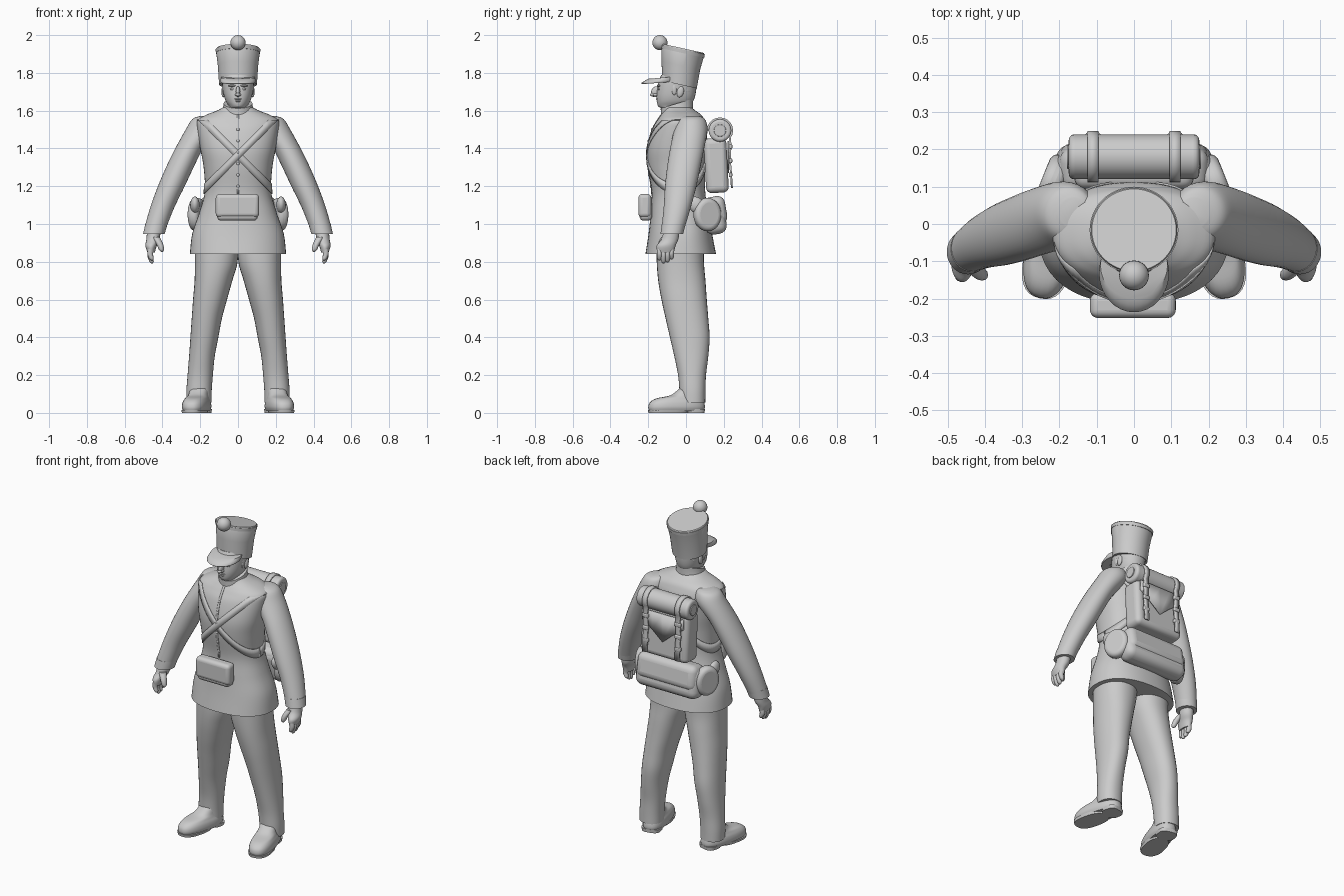
import bpy, bmesh, math
from mathutils import Matrix, Vector

if "Cube" in bpy.data.objects:
    bpy.data.objects.remove(bpy.data.objects["Cube"], do_unlink=True)

GREY = (0.6, 0.6, 0.6, 1)
mat = bpy.data.materials.new("plain grey")
mat.use_nodes = True
mat.diffuse_color = GREY
mat.node_tree.nodes["Principled BSDF"].inputs["Base Color"].default_value = GREY
PI = math.pi


def finish(name, bm, mirror=False, bevel=0, solid=0, angle=45):
    bmesh.ops.recalc_face_normals(bm, faces=bm.faces)
    me = bpy.data.meshes.new(name)
    bm.to_mesh(me)
    bm.free()
    me.polygons.foreach_set("use_smooth", [True] * len(me.polygons))
    me.set_sharp_from_angle(angle=math.radians(angle))
    me.materials.append(mat)
    ob = bpy.data.objects.new(name, me)
    bpy.context.scene.collection.objects.link(ob)
    if solid:
        m = ob.modifiers.new("thickness", 'SOLIDIFY')
        m.thickness, m.offset = solid, 0
    if bevel:
        m = ob.modifiers.new("rounding", 'BEVEL')
        m.width, m.segments, m.limit_method = bevel, 5, 'ANGLE'
    if mirror:
        ob.modifiers.new("mirror", 'MIRROR')
    return ob


def smooth(st, steps=5):
    """Catmull-Rom interpolation of the stations."""
    vs = [Vector(s) for s in st]
    vs = [vs[0]] + vs + [vs[-1]]
    out = []
    for a, b, c, d in zip(vs, vs[1:], vs[2:], vs[3:]):
        for i in range(steps):
            t = i / steps
            out.append(b + (c - a) * t / 2 + (a * 2 - b * 5 + c * 4 - d) * t * t / 2
                       + (b * 3 - a - c * 3 + d) * t ** 3 / 2)
    return out + [vs[-1]]


def ring_point(s, t, n):
    c, q = math.cos(t), math.sin(t)
    return (s[0] + s[3] * math.copysign(abs(c) ** (2 / n), c),
            s[1] + s[4] * math.copysign(abs(q) ** (2 / n), q))


def loft(name, st, n=2, seg=32, steps=5, tilt=0, mirror=False, matrix=None, angle=45):
    """Stack of rounded rings; a station is x, y, z, half width, half depth."""
    bm = bmesh.new()
    rings = []
    for s in smooth(st, steps):
        ring = []
        for i in range(seg):
            x, y = ring_point(s, 2 * PI * i / seg, n)
            ring.append(bm.verts.new((x, y, s[2] - tilt * (y - s[1]))))
        rings.append(ring)
    for a, b in zip(rings, rings[1:]):
        for i in range(seg):
            j = (i + 1) % seg
            bm.faces.new((a[i], a[j], b[j], b[i]))
    bm.faces.new(rings[0][::-1])
    bm.faces.new(rings[-1])
    if matrix:
        bm.transform(matrix)
    return finish(name, bm, mirror, angle=angle)


def place(loc, scale, rot=(0, 0, 0)):
    m = Matrix.Translation(loc)
    for a, ax in zip(reversed(rot), 'ZYX'):
        m = m @ Matrix.Rotation(math.radians(a), 4, ax)
    return m @ Matrix.Diagonal((*scale, 1))


def box(name, loc, size, bevel, rot=(0, 0, 0), mirror=False):
    bm = bmesh.new()
    bmesh.ops.create_cube(bm, size=1, matrix=place(loc, size, rot))
    return finish(name, bm, mirror, bevel, angle=60)


def ball(name, loc, radii, rot=(0, 0, 0), mirror=False):
    bm = bmesh.new()
    bmesh.ops.create_uvsphere(bm, u_segments=24, v_segments=14, radius=1,
                              matrix=place(loc, radii, rot))
    return finish(name, bm, mirror)


def drum(name, loc, size, bevel, rot=(0, 90, 0), mirror=False):
    bm = bmesh.new()
    bmesh.ops.create_cone(bm, cap_ends=True, segments=32, radius1=1, radius2=1,
                          depth=1, matrix=place(loc, size, rot))
    return finish(name, bm, mirror, bevel)


def ribbon(name, edge_a, edge_b, thick, mirror=False):
    bm = bmesh.new()
    a = [bm.verts.new(p) for p in edge_a]
    b = [bm.verts.new(p) for p in edge_b]
    for i in range(len(a) - 1):
        bm.faces.new((a[i], a[i + 1], b[i + 1], b[i]))
    return finish(name, bm, mirror, solid=thick)


# Coat body with narrow waist, flared skirt and broad sloping shoulders
COAT = [(0, -.028, .84, .255, .187), (0, -.03, .95, .242, .168), (0, -.035, 1.06, .205, .152),
        (0, -.04, 1.17, .176, .142), (0, -.05, 1.3, .182, .152), (0, -.048, 1.4, .2, .157),
        (0, -.034, 1.5, .215, .146), (0, -.027, 1.55, .214, .125), (0, -.026, 1.578, .168, .107),
        (0, -.034, 1.6, .112, .084), (0, -.045, 1.622, .07, .07)]
COAT_N = 2.3
loft("coat", COAT, COAT_N, 48)
coat_rings = smooth(COAT, 12)


def coat_at(z):
    for a, b in zip(coat_rings, coat_rings[1:]):
        if b[2] >= z:
            return a.lerp(b, max(0, (z - a[2]) / (b[2] - a[2])))
    return coat_rings[-1]


def around_coat(z0, slope, grow):
    pts = []
    for i in range(65):
        t, z = 2 * PI * i / 64, z0
        for _ in range(15):
            s = coat_at(z).copy()
            s[3] += grow
            s[4] += grow
            x, y = ring_point(s, t, COAT_N)
            z = min(z0 + slope * x, 1.55)
        pts.append((x, y, z))
    return pts


def coat_front(x, z, out=.001):
    s = coat_at(z)
    return s[1] - s[4] * (1 - abs(x / s[3]) ** COAT_N) ** (1 / COAT_N) - out


# Crossed belts, front seam, buttons and collar
for name, slope in (("left_cross_belt", 1), ("right_cross_belt", -1)):
    ribbon(name, around_coat(1.391, slope, .002), around_coat(1.339, slope, .002), .006)
zs = [1.16 + .03 * i for i in range(15)]
ribbon("coat_front_seam", [(.006, coat_front(.006, z), z) for z in zs],
       [(-.006, coat_front(.006, z), z) for z in zs], .003)
for i in range(6):
    z = 1.2 + .06 * i
    ball("coat_button", (0, coat_front(0, z), z), (.008, .005, .008))
loft("collar", [(0, -.048, 1.575, .09, .085), (0, -.048, 1.61, .08, .085),
                (0, -.048, 1.638, .076, .086)], tilt=-.3)

# Sleeves, cuffs and hands
loft("sleeves", [(.16, .03, 1.572, .04, .04), (.174, .03, 1.555, .068, .07),
                 (.192, .026, 1.5, .085, .088), (.258, .006, 1.4, .074, .09),
                 (.308, -.012, 1.3, .073, .088), (.353, -.028, 1.2, .071, .083),
                 (.4, -.046, 1.09, .064, .072), (.434, -.066, .99, .058, .062),
                 (.444, -.074, .95, .055, .058)], mirror=True)
loft("cuffs", [(.432, -.065, 1.0, .059, .063), (.445, -.075, .948, .057, .06)], mirror=True)
loft("palms", [(.445, -.075, .97, .036, .042), (.45, -.085, .92, .035, .045),
               (.46, -.105, .885, .03, .05), (.46, -.108, .85, .02, .044)], mirror=True)
for i, length in enumerate((.065, .08, .075, .06)):
    y = -.14 + .021 * i
    loft("fingers", [(.46, y, .875, .016, .015), (.465, y, .875 - length * .5, .015, .014),
                     (.458, y, .875 - length * .9, .012, .012), (.455, y, .872 - length, .004, .004)],
         seg=12, mirror=True)
loft("thumbs", [(.435, -.11, .93, .022, .022), (.415, -.13, .895, .018, .019),
                (.405, -.137, .865, .014, .014), (.403, -.138, .852, .004, .004)], seg=12, mirror=True)

# Trousers and shoes
loft("trousers", [(.115, -.03, .92, .115, .125), (.115, -.03, .8, .113, .125),
                  (.13, -.022, .7, .1, .125), (.148, -.01, .6, .09, .12), (.165, .005, .5, .08, .113),
                  (.178, .02, .4, .074, .105), (.191, .028, .3, .068, .09),
                  (.2, .032, .2, .067, .074), (.206, .034, .12, .067, .069),
                  (.207, .035, .055, .066, .067)], 2.2, mirror=True)
foot = place((.219, -.05, 0), (1, 1, 1), (0, 0, 13))
loft("shoes", [(0, 0, .01, .06, .147), (0, 0, .03, .067, .152), (0, .003, .055, .065, .146),
               (0, .016, .076, .057, .126), (0, .055, .094, .052, .085), (0, .075, .13, .05, .057)],
     2.5, mirror=True, matrix=foot)
loft("shoe_soles", [(0, -.045, 0, .062, .105), (0, -.045, .016, .066, .108)], 2.5,
     mirror=True, matrix=foot, steps=1)
loft("shoe_heels", [(0, .1, 0, .054, .048), (0, .1, .02, .057, .05)], 3,
     mirror=True, matrix=foot, steps=1)

# Head and face
loft("head", [(0, -.04, 1.56, .062, .065), (0, -.045, 1.605, .055, .075), (0, -.066, 1.622, .048, .08),
              (0, -.058, 1.65, .065, .096), (0, -.052, 1.69, .077, .103),
              (0, -.045, 1.75, .084, .102), (0, -.04, 1.79, .08, .09)], 2.2)
ball("nose", (0, -.16, 1.7), (.012, .024, .03), (-25, 0, 0))
ball("nose_tip", (0, -.175, 1.685), (.012, .016, .01))
ball("nostrils", (.009, -.163, 1.684), (.008, .012, .007), mirror=True)
ball("upper_lip", (0, -.149, 1.661), (.022, .01, .005))
ball("lower_lip", (0, -.147, 1.651), (.018, .01, .006))
ball("chin", (0, -.132, 1.632), (.026, .018, .016))
ball("eyes", (.03, -.142, 1.714), (.013, .008, .006), mirror=True)
ball("eyebrows", (.031, -.144, 1.732), (.022, .01, .006), mirror=True)
ball("ears", (.078, -.03, 1.7), (.01, .018, .03), (-12, 0, 0), True)
ball("sideburns", (.075, -.062, 1.715), (.009, .014, .032), mirror=True)
ball("back_hair", (0, -.012, 1.71), (.074, .06, .045))

# Tall hat with rim, sloping visor, cord and pompon
hat = dict(tilt=.22, steps=1, seg=48, angle=35)
loft("hat", [(0, -.035, 1.738, .1, .092), (0, -.027, 1.84, .107, .102),
             (0, -.016, 1.922, .117, .114), (0, -.016, 1.93, .113, .11)], **hat)
loft("hat_rim", [(0, -.018, 1.905, .117, .1145), (0, -.016, 1.924, .119, .116)], **hat)
loft("visor", [(0, -.134, 1.748, .09, .1), (0, -.132, 1.756, .094, .103),
               (0, -.11, 1.776, .09, .09)], 2, tilt=-.08, steps=2)
ribbon("hat_cord", [(x / 100, -.122 + 4.2 * (x / 100) ** 2, 1.845 + abs(x) * .011) for x in range(-6, 7)],
       [(x / 100, -.12 + 4.2 * (x / 100) ** 2, 1.83 + abs(x) * .011) for x in range(-6, 7)], .005)
ball("pompon", (0, -.138, 1.96), (.04, .04, .04))

# Front cartridge pouch with flap
box("front_pouch", (-.003, -.213, 1.085), (.215, .065, .135), .022)
box("front_pouch_flap", (-.003, -.218, 1.097), (.23, .068, .125), .022)

# Backpack with rolled blanket
box("backpack", (0, .16, 1.31), (.32, .12, .29), .03, (3, 0, 0))
drum("rolled_blanket", (0, .18, 1.495), (.06, .06, .35), .015)
drum("blanket_roll_core", (.176, .18, 1.495), (.032, .032, .008), .003, mirror=True)
ribbon("backpack_flap", [(x, .223, 1.44) for x in (-.14, -.07, 0, .07, .14)],
       [(x, .224, z) for x, z in ((-.14, 1.38), (-.07, 1.33), (0, 1.27), (.07, 1.33), (.14, 1.38))], .008)
loop = [(.18 + .064 * math.cos(a), 1.495 + .064 * math.sin(a)) for a in
        [PI * (1 - i / 10) for i in range(13)]]
loop += [(.236, 1.42), (.232, 1.34), (.238, 1.27), (.243, 1.19)]
ribbon("blanket_straps", [(.095, y, z) for y, z in loop], [(.125, y, z) for y, z in loop], .01, True)
for z in (1.41, 1.335, 1.26):
    box("strap_buckles", (.11, .236, z), (.04, .018, .024), .006, mirror=True)

# Lower satchel across the back with round drooping end flaps
box("satchel", (0, .15, 1.04), (.42, .115, .19), .045, (10, 0, 0))
box("satchel_flap", (0, .153, 1.07), (.4, .12, .15), .04, (10, 0, 0))
drum("satchel_end_discs", (.218, .113, 1.05), (.088, .075, .06), .024, (0, 90, 22), True)
ball("satchel_end_points", (.228, .055, 1.1), (.025, .05, .04), (-45, 0, 0), True)
